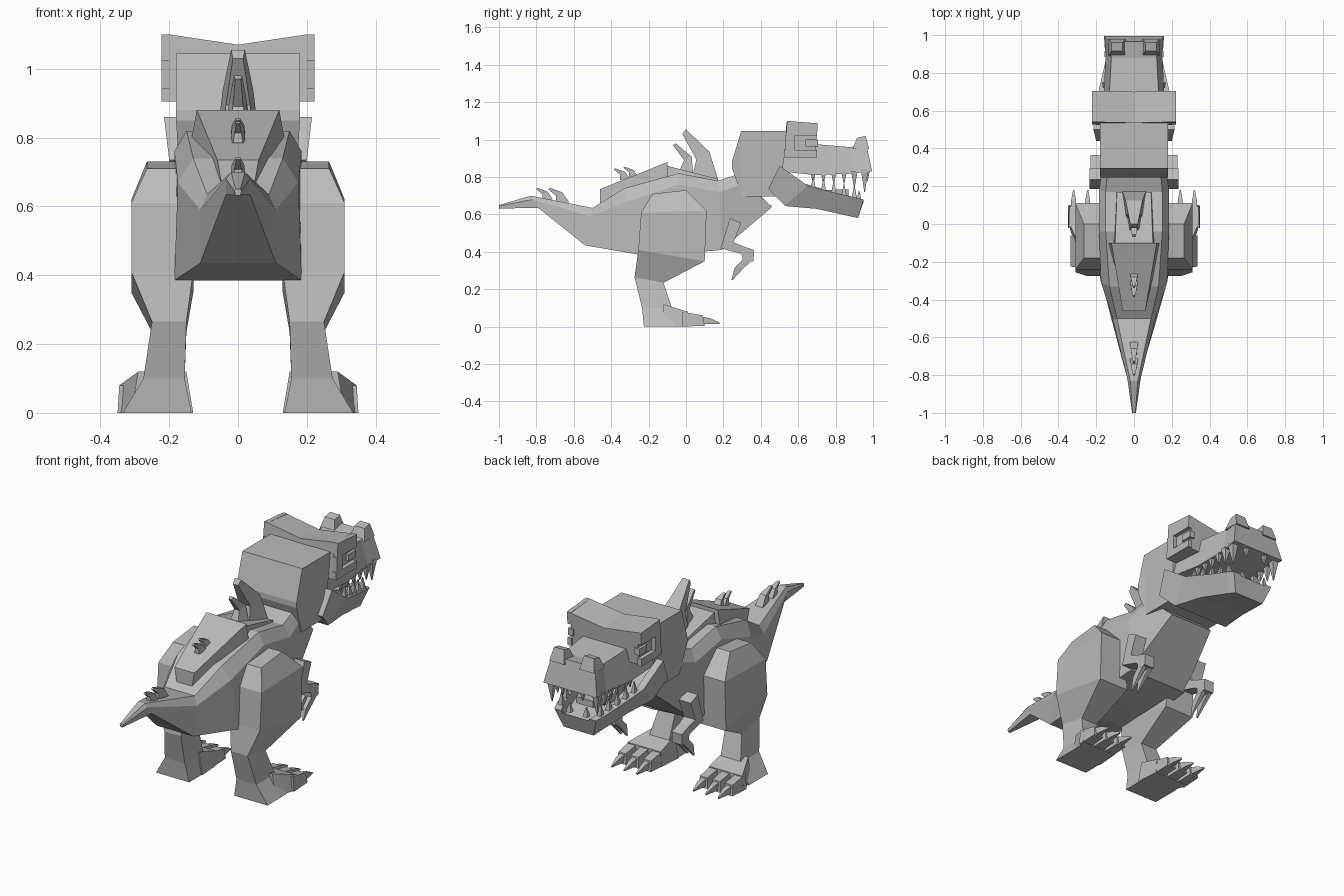
import bpy
import bmesh

# Remove the default cube only
default_cube = bpy.data.objects.get("Cube")
if default_cube:
    bpy.data.objects.remove(default_cube, do_unlink=True)

# One flat colour
GREY = (0.5, 0.5, 0.5, 1)
grey = bpy.data.materials.new("plain_grey")
grey.use_nodes = True
grey.diffuse_color = GREY
for node in grey.node_tree.nodes:
    if node.type == "BSDF_PRINCIPLED":
        node.inputs["Base Color"].default_value = GREY


def build(name, solids, mirror=False):
    """Loft each solid (a list of equal rings) into one flat shaded mesh."""
    mesh = bpy.data.meshes.new(name)
    bm = bmesh.new()
    for side in ((1, -1) if mirror else (1,)):
        for rings in solids:
            loops = [[bm.verts.new((side * x, y, z)) for x, y, z in ring] for ring in rings]
            count = len(loops[0])
            for lower, upper in zip(loops, loops[1:]):
                for i in range(count):
                    j = (i + 1) % count
                    bm.faces.new((lower[i], lower[j], upper[j], upper[i]))
            bm.faces.new(loops[0])
            bm.faces.new(loops[-1])
    bmesh.ops.recalc_face_normals(bm, faces=bm.faces[:])
    bm.to_mesh(mesh)
    bm.free()
    mesh.materials.append(grey)
    obj = bpy.data.objects.new(name, mesh)
    bpy.context.collection.objects.link(obj)
    return obj


def quad(ya, za, yb, zb, wa, wb=None, x=0):
    """Four-cornered ring between two points of the side profile."""
    wb = wa if wb is None else wb
    return [(x - wa, ya, za), (x + wa, ya, za), (x + wb, yb, zb), (x - wb, yb, zb)]


def box(x, width, y_back, y_front, z_low, z_high):
    return [quad(y, z_low, y, z_high, width / 2, x=x) for y in (y_back, y_front)]


def hexagon(top, shoulder, bottom):
    """Six-cornered ring from (y, z, half width) levels."""
    levels = (top, shoulder, bottom)
    right = [(-w, y, z) for y, z, w in levels]
    left = [(w, y, z) for y, z, w in reversed(levels)]
    return right + left


# Body and tail, from the tail tip to the neck
build("body_and_tail", [[
    hexagon((-1, .65, .007), (-1, .645, .01), (-1, .632, .007)),
    hexagon((-.83, .7, .02), (-.82, .68, .035), (-.79, .635, .035)),
    hexagon((-.5, .635, .09), (-.51, .59, .11), (-.54, .435, .11)),
    hexagon((-.33, .74, .13), (-.31, .67, .175), (-.25, .385, .185)),
    hexagon((-.04, .82, .15), (-.04, .76, .185), (-.04, .39, .185)),
    hexagon((.17, .78, .15), (.18, .72, .185), (.19, .41, .18)),
    hexagon((.28, .815, .14), (.32, .77, .165), (.46, .64, .13)),
]])

# Plates along the back
build("rear_back_plate", [[
    quad(-.46, .735, -.46, .65, .06, .045),
    quad(-.1, .88, -.1, .77, .12, .14),
]])
build("front_back_plate", [[
    quad(-.1, .86, -.1, .78, .1, .11),
    quad(.17, .79, .17, .74, .09, .1),
]])

# Curved spikes: rear and front points of each ring
build("neck_spike", [[
    quad(.03, .78, .18, .76, .045, .065),
    quad(.055, .895, .125, .935, .035, .045),
    quad(-.02, 1.03, 0, 1.055, .015, .02),
]])
build("back_spike", [[
    quad(-.05, .8, .04, .8, .03, .04),
    quad(-.01, .89, .03, .91, .015, .025),
    quad(-.07, .97, -.055, .98, .008, .012),
]])


def small_spike(y, z, size):
    return [quad(y - size, z, y + size, z, .014, .022),
            quad(y - size, z + size, y, z + size * 1.5, .01, .018),
            quad(y - size * 2.2, z + size * 2, y - size * 1.9, z + size * 2.2, .005, .007)]


build("plate_spikes", [small_spike(-.325, .785, .028), small_spike(-.28, .8, .025)])
build("tail_spikes", [small_spike(-.74, .68, .028), small_spike(-.66, .665, .035)])

# Skull block behind the brow
build("skull", [[
    quad(.295, 1.045, .3, .695, .18, .17),
    quad(.54, 1.045, .5, .695, .18, .17),
]]).name = "skull"
build("skull_back", [[
    quad(.295, 1.045, .3, .695, .18, .17),
    quad(.245, .88, .245, .85, .18, .18),
]])

# Brow block with a shallow valley on top and framed eye sockets
build("brow", [[
    [(-.2, back, .905), (-.2, back + .015, high), (0, back + .01, high - .03),
     (.2, back + .015, high), (.2, back, .905)]
    for back, high in ((.525, 1.1), (.69, 1.085))
]])
FRAME = .21
build("eye_frames", [
    [quad(.54, 1.1, .535, 1.02, .012, x=FRAME), quad(.705, 1.087, .7, 1.02, .012, x=FRAME)],
    box(FRAME, .024, .525, .7, .905, .945),
    box(FRAME, .024, .53, .58, .94, 1.025),
], mirror=True)
build("eyes", [box(.2, .03, .64, .705, .963, 1.0)], mirror=True)

# Upper muzzle and nostrils
build("muzzle", [[
    quad(.5, .96, .5, .83, .15, .17),
    quad(.7, .975, .7, .81, .13, .16),
    quad(.88, .96, .9, .82, .12, .15),
    quad(.965, .975, .995, .83, .13, .16),
]])
build("nostrils", [[
    quad(.89, .95, .98, .95, .045, x=.09),
    quad(.915, 1.01, .96, 1.02, .03, x=.09),
]], mirror=True)


# Lower jaw, a trough that is open at the top
def trough(y_top, z_top, y_low, z_low, w_top, w_low, depth):
    inner = w_top - .04
    floor = z_top - depth
    half = [(w_low, y_low, z_low), (w_top, y_top, z_top),
            (inner, y_top, z_top), (inner - .01, y_top, floor)]
    return half + [(-x, y, z) for x, y, z in reversed(half)]


build("lower_jaw", [[
    trough(.5, .86, .44, .735, .215, .2, .03),
    trough(.65, .755, .53, .645, .2, .17, .05),
    trough(.8, .715, .7, .63, .165, .14, .05),
    trough(.91, .69, .88, .59, .14, .1, .05),
    trough(.95, .68, .92, .58, .125, .09, .01),
]])
build("tongue", [[
    quad(.55, .79, .55, .74, .08), quad(.75, .73, .75, .69, .08),
    quad(.87, .735, .87, .7, .05),
]])


# Teeth: upper ones point down, lower ones point up
def tooth(x, y, z, length, width=.014):
    return [quad(y - width, z, y + width, z, width, x=x),
            quad(y - .002, z + length, y + .002, z + length, .002, x=x)]


upper_teeth = [tooth(.14, .68 + .055 * i, .825, -.06) for i in range(4)]
upper_teeth += [tooth(.14, .9, .83, -.085, .017), tooth(.135, .955, .84, -.12, .02),
                tooth(.06, .97, .84, -.06)]
build("upper_teeth", upper_teeth, mirror=True)
lower_teeth = [tooth(.165 - .012 * i, .68 + .055 * i, .735 - .012 * i, .065) for i in range(5)]
lower_teeth.append(tooth(.05, .925, .675, .05))
build("lower_teeth", lower_teeth, mirror=True)

# Legs: thigh, knee, shin and heel in one loft
build("legs", [[
    quad(-.18, .71, 0, .73, .045, x=.22),
    quad(-.24, .61, .11, .62, .075, x=.235),
    quad(-.255, .41, .1, .35, .09, x=.22),
    quad(-.275, .265, -.12, .235, .05, x=.2),
    quad(-.235, .1, -.075, .1, .06, x=.215),
    quad(-.225, 0, -.06, 0, .1, x=.235),
]], mirror=True)

# Feet with three clawed toes
feet = [[
    quad(-.12, .12, -.12, 0, .07, .09, x=.22),
    quad(.01, .08, .01, 0, .1, .105, x=.245),
]]
claws = []
for toe in (.17, .245, .32):
    feet.append([quad(-.02, .08, -.02, 0, .025, .03, x=toe),
                 quad(.09, .06, .1, .005, .022, .028, x=toe)])
    claws.append([quad(.08, .055, .08, .012, .016, x=toe),
                  quad(.13, .045, .13, .015, .012, x=toe),
                  quad(.18, .022, .18, .015, .003, x=toe)])
build("feet", feet, mirror=True)
build("toe_claws", claws, mirror=True)

# Small arms with two hooked fingers each
ARM = .2
build("arms", [[
    quad(.235, .58, .295, .555, .035, x=ARM),
    quad(.185, .42, .255, .45, .035, x=ARM),
    quad(.29, .39, .305, .43, .03, x=ARM),
    quad(.3, .38, .365, .41, .03, x=ARM),
    quad(.305, .345, .36, .35, .03, x=ARM),
]], mirror=True)
build("fingers", [[
    quad(.305, .36, .36, .36, .012, x=ARM + shift),
    quad(.26, .315, .31, .315, .01, x=ARM + shift),
    quad(.243, .25, .25, .25, .003, x=ARM + shift),
] for shift in (-.018, .018)], mirror=True)
